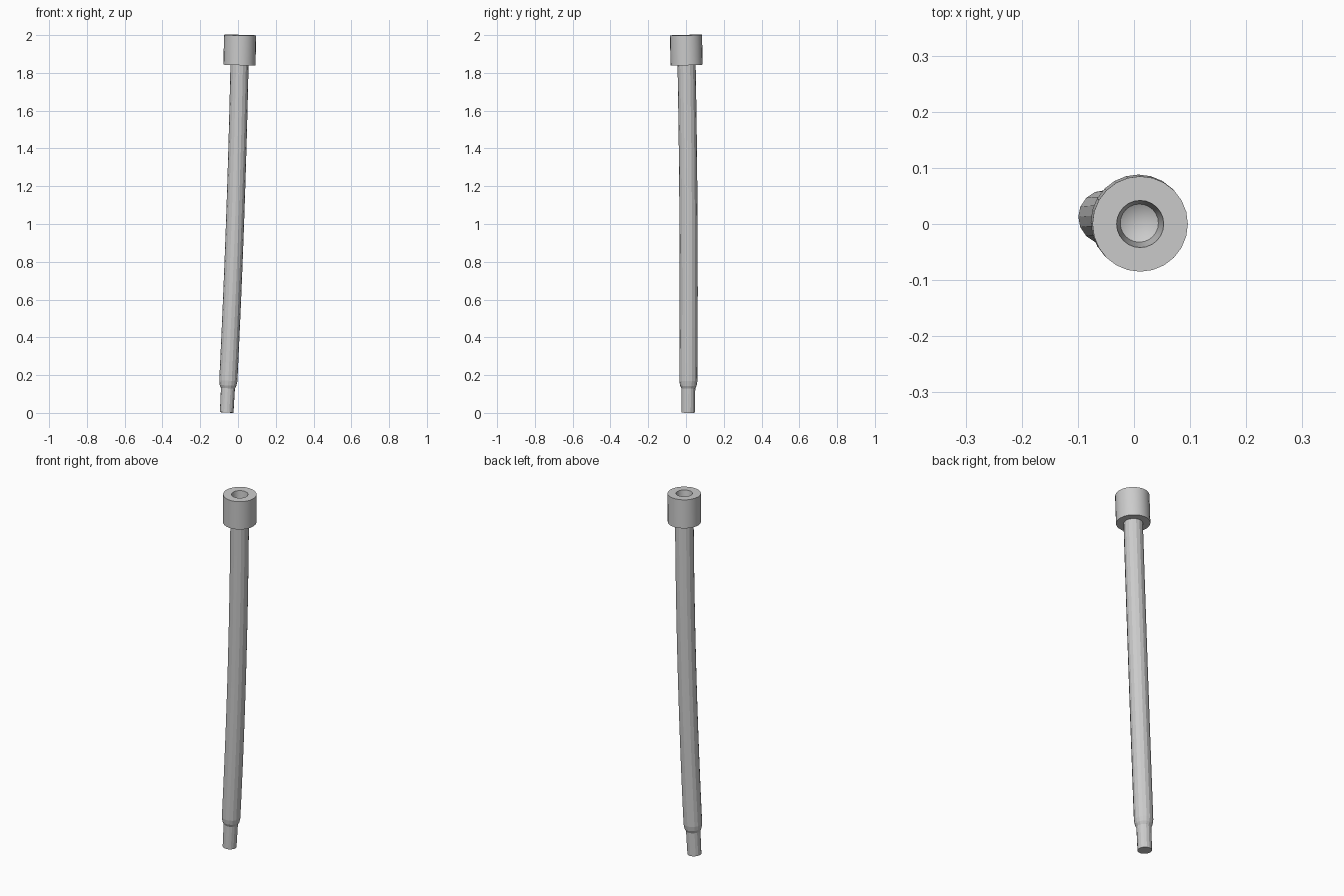
import bpy, bmesh, math
from mathutils import Vector

if "Cube" in bpy.data.objects:
    bpy.data.objects.remove(bpy.data.objects["Cube"], do_unlink=True)

steel = bpy.data.materials.new("steel grey")
steel.use_nodes = True
grey = (0.6, 0.6, 0.6, 1)
steel.diffuse_color = grey
steel.node_tree.nodes["Principled BSDF"].inputs["Base Color"].default_value = grey


def centre(z):
    """Centre line of the slightly bent bolt."""
    t = z / 2
    x = -0.06 + 0.105 * t - 0.034 * t * t
    y = 0.011 + 0.02 * t - 0.031 * t * t
    return Vector((x, y, z))


def sweep(name, profile, sides, smooth):
    """Loft rings of (radius, height) along the bent centre line."""
    bm = bmesh.new()
    rings = []
    for r, z in profile:
        c = centre(z)
        axis = (centre(z + 0.01) - centre(z - 0.01)).normalized()
        u = Vector((0, 1, 0)).cross(axis).normalized()
        v = axis.cross(u)
        if r == 0:
            rings.append([bm.verts.new(c)] * sides)
            continue
        ring = []
        for i in range(sides):
            a = math.tau * i / sides
            ring.append(bm.verts.new(c + r * (u * math.cos(a) + v * math.sin(a))))
        rings.append(ring)
    for low, high in zip(rings, rings[1:]):
        for i in range(sides):
            j = (i + 1) % sides
            loop = list(dict.fromkeys((low[i], low[j], high[j], high[i])))
            bm.faces.new(loop)
    bmesh.ops.recalc_face_normals(bm, faces=bm.faces)
    mesh = bpy.data.meshes.new(name)
    bm.to_mesh(mesh)
    bm.free()
    mesh.materials.append(steel)
    ob = bpy.data.objects.new(name, mesh)
    bpy.context.collection.objects.link(ob)
    if smooth:
        bpy.ops.object.select_all(action='DESELECT')
        ob.select_set(True)
        bpy.context.view_layer.objects.active = ob
        bpy.ops.object.shade_smooth_by_angle(angle=math.radians(30))
    return ob


# Shaft with a narrower pilot tip and a tapered shoulder
tip = [(0, 0.002), (0.036, 0.002), (0.037, 0.13), (0.044, 0.145), (0.048, 0.17)]
steps = 18
body = [(0.048, 0.17 + (1.86 - 0.17) * i / steps) for i in range(1, steps + 1)]
sweep("shaft", tip + body + [(0, 1.86)], 16, False)

# Cylinder head with a drilled, conical-bottomed socket
head = [(0, 1.842), (0.085, 1.842), (0.085, 2.0), (0.042, 2.0),
        (0.034, 1.92), (0, 1.9)]
sweep("socket_head", head, 24, True)
